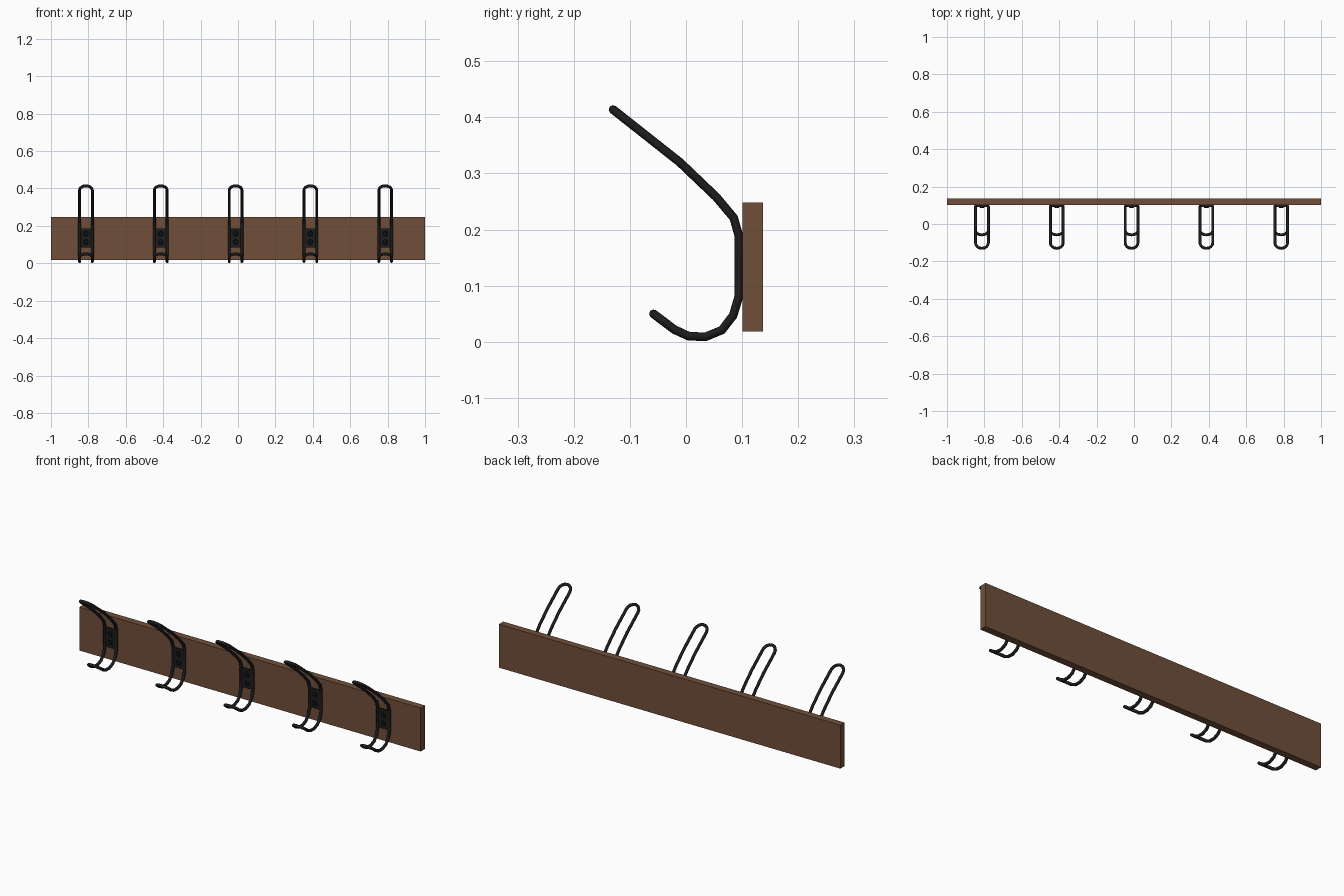
import bpy, bmesh, math
from mathutils import Vector, Matrix

if "Cube" in bpy.data.objects:
    bpy.data.objects.remove(bpy.data.objects["Cube"])


def material(name, rgb):
    m = bpy.data.materials.new(name)
    m.diffuse_color = (*rgb, 1)
    m.use_nodes = True
    m.node_tree.nodes["Principled BSDF"].inputs["Base Color"].default_value = m.diffuse_color
    return m


BROWN = material("brown wood", (0.16, 0.078, 0.043))
BLACK = material("black metal", (0.012, 0.012, 0.012))
DARK = material("screw black", (0.006, 0.006, 0.006))

HOOK_X = [-0.813 + 0.4 * i for i in range(5)]
HALF_W, WIRE_R = 0.034, 0.0078


def box(name, lo, hi, mat, bevel=0.0):
    bm = bmesh.new()
    bmesh.ops.create_cube(bm, size=1)
    for v in bm.verts:
        v.co = [lo[i] + (v.co[i] + 0.5) * (hi[i] - lo[i]) for i in range(3)]
    if bevel:
        bmesh.ops.bevel(bm, geom=bm.edges[:], offset=bevel, segments=1, affect='EDGES')
    me = bpy.data.meshes.new(name)
    bm.to_mesh(me)
    bm.free()
    me.materials.append(mat)
    ob = bpy.data.objects.new(name, me)
    bpy.context.collection.objects.link(ob)
    return ob


# Wall board
box("board", (-1, 0.1005, 0.018), (1, 0.137, 0.248), BROWN)

# Side profile of the bent wire (y, z), from upper tip to lower tip
PROFILE = [(-0.130, 0.414), (-0.011, 0.320), (0.054, 0.258), (0.085, 0.221),
           (0.0945, 0.188), (0.0945, 0.082), (0.084, 0.047), (0.064, 0.021),
           (0.035, 0.009), (0.005, 0.010), (-0.021, 0.022), (-0.058, 0.050)]
pts = [Vector((0, y, z)) for y, z in PROFILE]


def rounded_end(tip, inner, depth, steps=8):
    """Half-ellipse joining the right wire to the left wire around a tip."""
    d = (tip - inner).normalized()
    out = []
    for i in range(steps + 1):
        a = math.pi * i / steps
        p = tip - d * depth * (1 - math.sin(a))
        out.append(Vector((HALF_W * math.cos(a), p.y, p.z)))
    return out


# Closed wire loop: left side up, round the top, right side down, round the bottom
side = pts[1:-1]
right = [p + Vector((HALF_W, 0, 0)) for p in side]
left = [p - Vector((HALF_W, 0, 0)) for p in side]
top = rounded_end(pts[0], pts[1], 0.036)
bottom = rounded_end(pts[-1], pts[-2], 0.027)
loop = top + left + bottom[::-1] + right[::-1]

curve = bpy.data.curves.new("wire_path", 'CURVE')
curve.dimensions = '3D'
curve.bevel_depth = WIRE_R
curve.bevel_resolution = 2
sp = curve.splines.new('POLY')
sp.points.add(len(loop) - 1)
for sp_pt, p in zip(sp.points, loop):
    sp_pt.co = (*p, 1)
sp.use_cyclic_u = True
tmp = bpy.data.objects.new("wire_path", curve)
bpy.context.collection.objects.link(tmp)
bpy.context.view_layer.update()
wire_mesh = bpy.data.meshes.new_from_object(
    tmp.evaluated_get(bpy.context.evaluated_depsgraph_get()))
bpy.data.objects.remove(tmp)
wire_mesh.materials.clear()
wire_mesh.materials.append(BLACK)
wire_mesh.shade_smooth()

# Screw head, a short disc facing the front
bm = bmesh.new()
bmesh.ops.create_cone(bm, cap_ends=True, segments=16, radius1=0.014, radius2=0.011,
                      depth=0.006, matrix=Matrix.Rotation(math.pi / 2, 4, 'X'))
screw_mesh = bpy.data.meshes.new("screw")
bm.to_mesh(screw_mesh)
bm.free()
screw_mesh.materials.append(DARK)

# Five hooks with mounting plate and two screws each
for n, x in enumerate(HOOK_X, 1):
    wire = bpy.data.objects.new(f"hook_wire_{n}", wire_mesh)
    wire.location.x = x
    bpy.context.collection.objects.link(wire)
    box(f"mounting_plate_{n}", (x - HALF_W, 0.0915, 0.085), (x + HALF_W, 0.1005, 0.187), BLACK)
    for k, z in enumerate((0.114, 0.159), 1):
        s = bpy.data.objects.new(f"screw_{n}_{k}", screw_mesh)
        s.location = (x, 0.0890, z)
        bpy.context.collection.objects.link(s)
